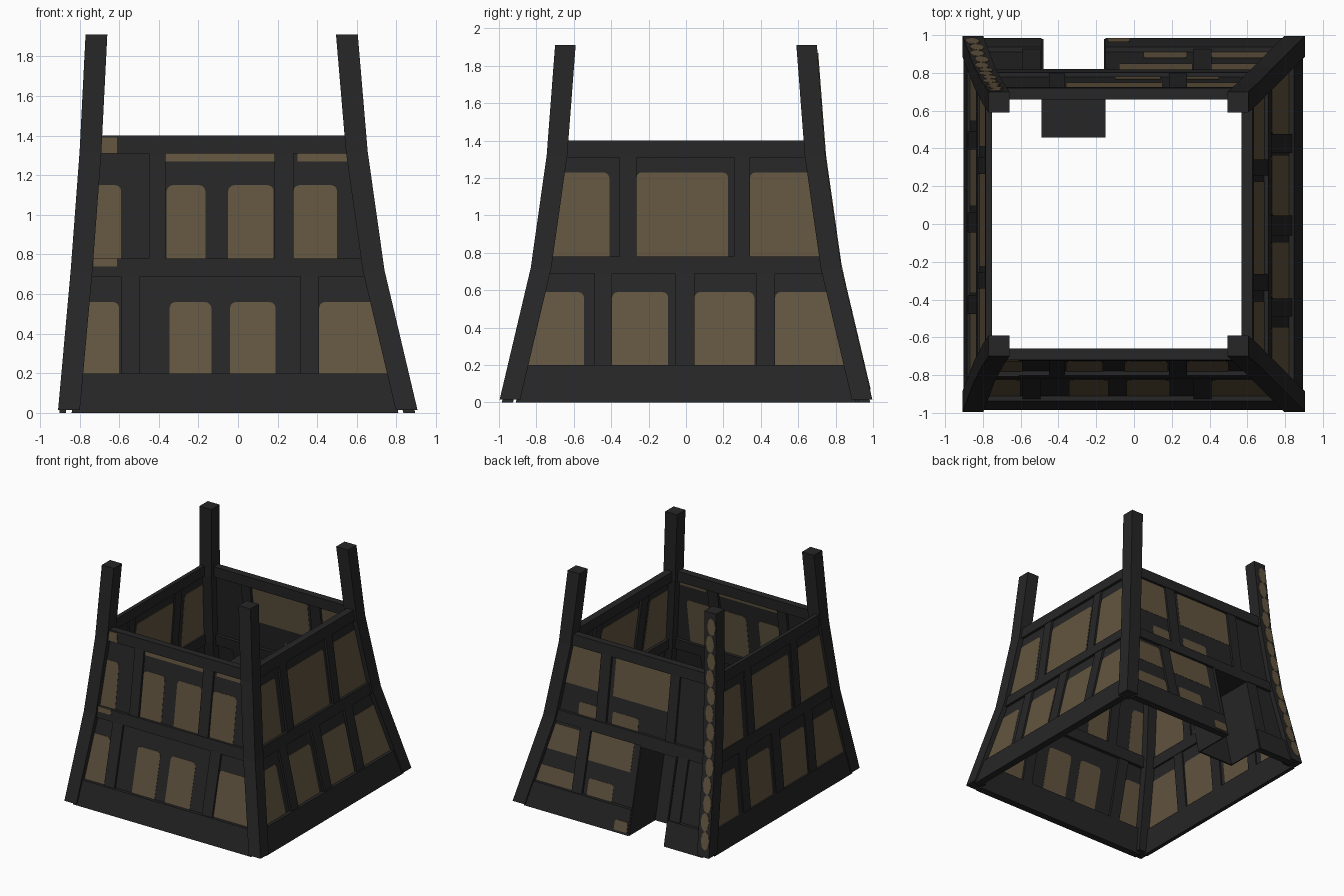
import bpy, bmesh, math

if "Cube" in bpy.data.objects:
    bpy.data.objects.remove(bpy.data.objects["Cube"])

def material(name, col):
    m = bpy.data.materials.new(name)
    m.diffuse_color = (*col, 1)
    m.use_nodes = True
    m.node_tree.nodes["Principled BSDF"].inputs["Base Color"].default_value = m.diffuse_color
    return m

TIMBER = material("dark timber", (0.019, 0.019, 0.019))
PLASTER = material("tan plaster", (0.122, 0.090, 0.050))

# outer profile of the leaning corner posts: height -> distance from centre
ZS = (0, 0.72, 1.32, 1.91)
PROFILE = {"y": (1.0, 0.83, 0.745, 0.70),
           "right": (0.91, 0.74, 0.655, 0.605),
           "left": (0.91, 0.845, 0.80, 0.77)}

def reach(key, z):
    p = PROFILE[key]
    i = 0 if z < ZS[1] else 1 if z < ZS[2] else 2
    t = (z - ZS[i]) / (ZS[i + 1] - ZS[i])
    return p[i] + t * (p[i + 1] - p[i])

def place(side, u, z, d):
    """Point on a wall: u along it, z up, d inwards from the outer profile."""
    if side == "front":
        return (u, -reach("y", z) + d, z)
    if side == "back":
        return (u, reach("y", z) - d, z)
    if side == "right":
        return (reach("right", z) - d, u, z)
    return (-reach("left", z) + d * 0.55, u, z)

def clamp(side, u, z):
    if side in ("front", "back"):
        return max(-reach("left", z) + 0.07, min(reach("right", z) - 0.10, u))
    lim = reach("y", z) - 0.09
    return max(-lim, min(lim, u))

def prism(bm, side, pts, d0, d1, clip=True):
    """Solid plate from a (u, z) outline between two depths."""
    clean = []
    for u, z in pts:
        q = (clamp(side, u, z) if clip else u, z)
        if q not in clean:
            clean.append(q)
    a = [bm.verts.new(place(side, u, z, d0)) for u, z in clean]
    b = [bm.verts.new(place(side, u, z, d1)) for u, z in clean]
    n = len(a)
    bm.faces.new(a)
    bm.faces.new(b[::-1])
    for i in range(n):
        j = (i + 1) % n
        bm.faces.new((a[j], a[i], b[i], b[j]))

def bar(bm, side, u0, u1, z0, z1, d0, d1):
    prism(bm, side, [(u0, z0), (u1, z0), (u1, z1), (u0, z1)], d0, d1)

def pane(bm, side, u0, u1, z0, z1, r=0.03, d0=0.041, d1=0.049):
    """Plaster plate with rounded upper corners."""
    pts = [(u0, z0), (u1, z0)]
    if r:
        arc = [math.radians(a) for a in (0, 30, 60, 90)]
        pts += [(u1 - r + r * math.cos(a), z1 - r + r * math.sin(a)) for a in arc]
        pts += [(u0 + r - r * math.sin(a), z1 - r + r * math.cos(a)) for a in arc]
    else:
        pts += [(u1, z1), (u0, z1)]
    prism(bm, side, pts, d0, d1)

def finish(bm, name, mat):
    bmesh.ops.recalc_face_normals(bm, faces=bm.faces)
    me = bpy.data.meshes.new(name)
    bm.to_mesh(me)
    bm.free()
    me.materials.append(mat)
    ob = bpy.data.objects.new(name, me)
    bpy.context.collection.objects.link(ob)

# corner posts, bent at two heights
for key, sx in (("right", 1), ("left", -1)):
    for sy, end in ((-1, "front"), (1, "back")):
        bm = bmesh.new()
        rings = []
        for z in (0.015, *ZS[1:]):
            x, y, w = reach(key, z), reach("y", z), 0.11
            rings.append([bm.verts.new((sx * (x - i), sy * (y - j), z))
                          for i, j in ((0, 0), (w, 0), (w, w), (0, w))])
        bm.faces.new(rings[0])
        bm.faces.new(rings[-1])
        for lo, hi in zip(rings, rings[1:]):
            for i in range(4):
                j = (i + 1) % 4
                bm.faces.new((lo[i], lo[j], hi[j], hi[i]))
        finish(bm, f"{end}_{key}_post", TIMBER)

E = 9  # "as far as the post"
LONG = [(-0.59, -0.495), (0.315, 0.41)], [(-0.45, -0.365), (0.185, 0.28)]
SIDE = [(-0.49, -0.395), (-0.06, 0.045), (0.375, 0.476)], [(-0.355, -0.265), (0.257, 0.342)]
DOOR = (-0.49, -0.15)

# timber frame and dark backing of each wall
for side in ("front", "back", "right", "left"):
    flip = -1 if side == "left" else 1
    low, high = LONG if side in ("front", "back") else SIDE
    spans = [(-E, DOOR[0]), (DOOR[1], E)] if side == "back" else [(-E, E)]
    bm = bmesh.new()
    for a, b in spans:
        bar(bm, side, a, b, 0, 0.20, 0.015, 0.075)
        bar(bm, side, a, b, 0.19, 0.70, 0.043, 0.047)
    bar(bm, side, -E, E, 0.77, 1.32, 0.043, 0.047)
    bar(bm, side, -E, E, 0.69, 0.78, 0.02, 0.075)
    bar(bm, side, -E, E, 1.31, 1.40, 0.02, 0.08)
    for studs, z0, z1 in ((low, 0.2, 0.69), (high, 0.78, 1.31)):
        for a, b in studs:
            bar(bm, side, *sorted((a * flip, b * flip)), z0, z1, 0.025, 0.068)
    finish(bm, side + "_wall_frame", TIMBER)

# plaster of the two side walls
for side, f in (("right", 1), ("left", -1)):
    bm = bmesh.new()
    for a, b in ((-E, -0.545), (-0.395, -0.095), (0.045, 0.365), (0.476, E)):
        pane(bm, side, *sorted((a * f, b * f)), 0.20, 0.59)
    for a, b in ((-E, -0.41), (-0.265, 0.225), (0.342, E)):
        pane(bm, side, *sorted((a * f, b * f)), 0.78, 1.23)
    finish(bm, side + "_wall_plaster", PLASTER)

# plaster of the front wall
bm = bmesh.new()
for a, b in ((-E, -0.60), (-0.345, -0.135), (-0.04, 0.19), (0.41, E)):
    pane(bm, "front", a, b, 0.20, 0.56)
for a, b in ((-E, -0.59), (-0.36, -0.165), (-0.05, 0.18), (0.28, 0.50)):
    pane(bm, "front", a, b, 0.78, 1.15)
for a, b in ((-0.365, 0.185), (0.30, E)):
    pane(bm, "front", a, b, 1.27, 1.31, 0)
pane(bm, "front", -0.69, -0.61, 1.31, 1.39, 0, 0.016, 0.022)
pane(bm, "front", -0.73, -0.61, 0.74, 0.78, 0, 0.016, 0.022)
finish(bm, "front_wall_plaster", PLASTER)

# plaster of the back wall
bm = bmesh.new()
for a, b, z0, z1 in ((0.28, E, 1.0, 1.31), (-0.36, 0.15, 1.0, 1.31),
                     (0.28, 0.45, 0.78, 0.88), (-0.1, 0.14, 0.78, 0.88),
                     (0.41, E, 0.46, 0.66), (-0.08, 0.31, 0.46, 0.69),
                     (0.41, E, 0.20, 0.33), (0.05, 0.28, 0.20, 0.33)):
    pane(bm, "back", a, b, z0, z1, 0.02)
pane(bm, "back", -0.14, -0.02, 0.02, 0.10, 0.02, 0.010, 0.017)
finish(bm, "back_wall_plaster", PLASTER)

# doorway recess leaning with the wall
bm = bmesh.new()
bar(bm, "back", DOOR[0], DOOR[0] + 0.01, 0, 0.69, 0.02, 0.38)
bar(bm, "back", DOOR[1] - 0.01, DOOR[1], 0, 0.69, 0.02, 0.38)
bar(bm, "back", *DOOR, 0.68, 0.69, 0.02, 0.38)
bar(bm, "back", *DOOR, 0, 0.69, 0.365, 0.38)
finish(bm, "doorway_recess", TIMBER)

# flaking plaster patches on the back left post
bm = bmesh.new()
for k in range(13):
    z = 0.14 + k * 0.138
    c = 0.042 + 0.012 * (k % 2)
    pts = []
    for i in range(8):
        a = math.tau * i / 8
        zz = z + 0.072 * math.sin(a)
        pts.append((-reach("left", zz) + c + 0.038 * math.cos(a), zz))
    prism(bm, "back", pts, -0.004, 0.003, False)
finish(bm, "post_patches", PLASTER)
